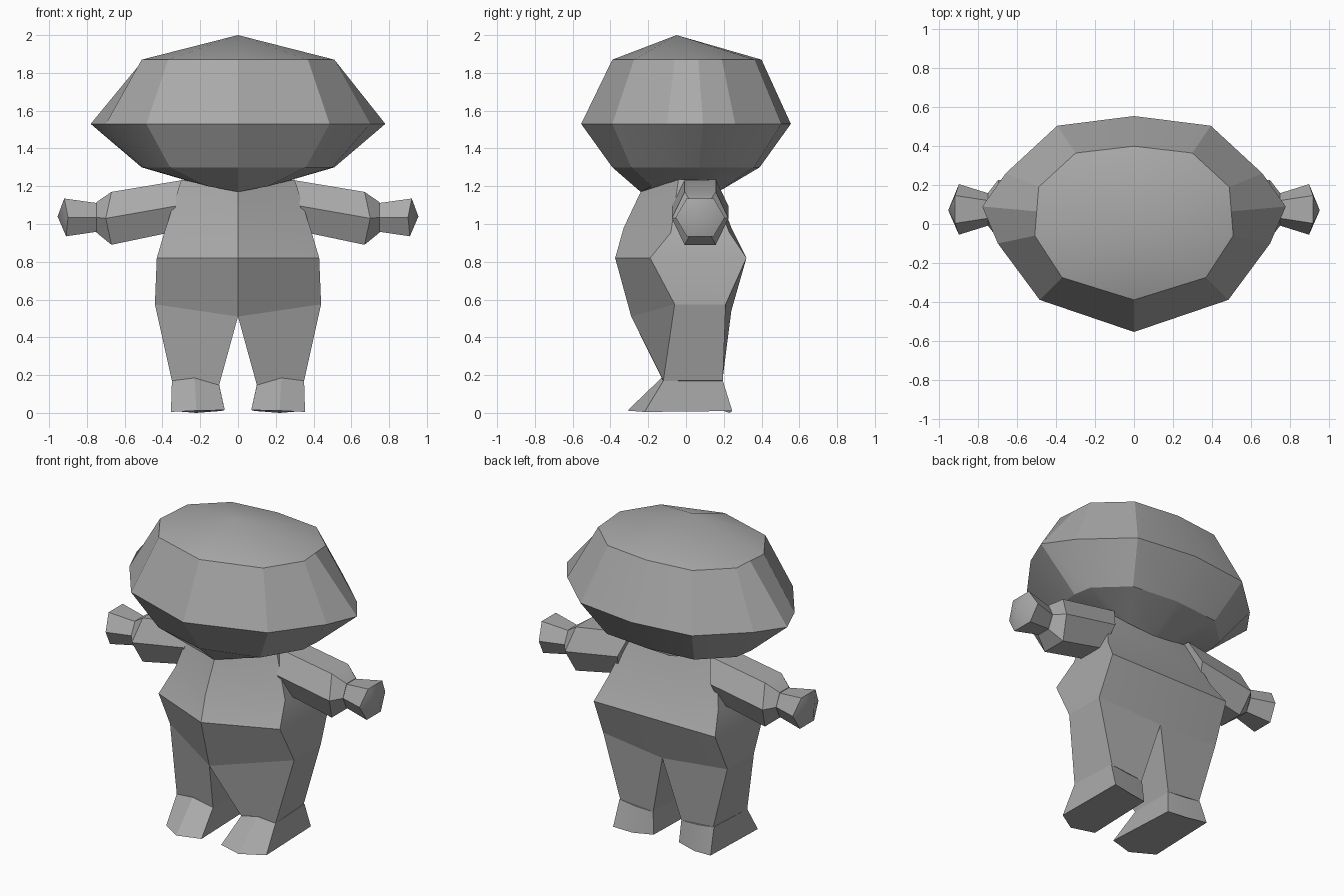
import bpy, bmesh, math

cube = bpy.data.objects.get("Cube")
if cube:
    bpy.data.objects.remove(cube, do_unlink=True)

grey = bpy.data.materials.new("plain grey")
grey.use_nodes = True
grey.diffuse_color = (0.4, 0.4, 0.4, 1)
bsdf = next(n for n in grey.node_tree.nodes if n.type == 'BSDF_PRINCIPLED')
bsdf.inputs["Base Color"].default_value = (0.4, 0.4, 0.4, 1)


def finish(name, bm, angle=30):
    bmesh.ops.recalc_face_normals(bm, faces=bm.faces)
    mesh = bpy.data.meshes.new(name)
    bm.to_mesh(mesh)
    bm.free()
    mesh.materials.append(grey)
    obj = bpy.data.objects.new(name, mesh)
    bpy.context.collection.objects.link(obj)
    bpy.ops.object.select_all(action='DESELECT')
    obj.select_set(True)
    bpy.context.view_layer.objects.active = obj
    bpy.ops.object.shade_smooth_by_angle(angle=math.radians(angle))


def loft(name, rings, start=None, end=None, side=1, angle=30):
    """Bridge equal rings; close each end with a pole point or a flat cap."""
    bm = bmesh.new()
    loops = [[bm.verts.new((x * side, y, z)) for x, y, z in r] for r in rings]
    n = len(loops[0])
    for a, b in zip(loops, loops[1:]):
        for i in range(n):
            j = (i + 1) % n
            bm.faces.new((a[i], a[j], b[j], b[i]))
    for loop, pole in ((loops[0], start), (loops[-1], end)):
        if pole:
            p = bm.verts.new((pole[0] * side, pole[1], pole[2]))
            for i in range(n):
                bm.faces.new((loop[i], loop[(i + 1) % n], p))
        else:
            bm.faces.new(loop)
    finish(name, bm, angle)


def mirrored(half):
    """Full ring from a half that runs from front centre to back centre."""
    return half + [(-x, y, z) for x, y, z in half[-2:0:-1]]


# Head: faceted cap with a wide brim-like equator, narrowing to the neck
def head_ring(points, z):
    return mirrored([(x, y, z) for x, y in points])


crown = [(0, -.39), (.37, -.275), (.51, -.06), (.50, .065), (.49, .19), (.30, .365), (0, .40)]
equator = [(0, -.555), (.485, -.39), (.70, -.10), (.78, .09), (.66, .26), (.395, .505), (0, .555)]
jaw = [(0, -.39), (.36, -.29), (.50, -.06), (.51, .07), (.49, .19), (.31, .36), (0, .39)]
neck = mirrored([(0, -.24, 1.17), (.16, -.18, 1.20), (.27, -.07, 1.23), (.30, .04, 1.24),
                 (.27, .10, 1.23), (.16, .15, 1.20), (0, .17, 1.17)])
loft("head", [head_ring(crown, 1.87), head_ring(equator, 1.53), head_ring(jaw, 1.30), neck],
     start=(0, -.05, 2.0), end=(0, 0, 1.19), angle=20)

# Torso: six-sided, bulging at the belly and the seat
hips = [(0, -.29, .51), (.44, -.06, .575), (.44, .21, .575), (0, .24, .54)]
torso = [
    [(0, -.24, 1.17), (.30, -.04, 1.235), (.30, .12, 1.235), (0, .17, 1.17)],
    [(0, -.33, .98), (.39, -.08, .955), (.39, .23, .955), (0, .24, .98)],
    [(0, -.375, .82), (.43, -.19, .82), (.43, .32, .82), (0, .32, .82)],
    hips]
loft("torso", [mirrored(r) for r in torso], start=(0, 0, 1.2), end=(0, -.02, .54), angle=35)

for side, label in ((1, "left"), (-1, "right")):
    # Leg: tapers from half of the hip ring to the ankle
    ankle = [(.10, -.11, .147), (.35, -.12, .17), (.33, .195, .17), (.10, .19, .15)]
    loft(label + "_leg", [hips, ankle], side=side)

    # Foot: pointed wedge spreading forward from the ankle
    top = [(.10, -.11, .147), (.23, -.13, .185), (.35, -.12, .17),
           (.335, .195, .17), (.22, .195, .155), (.10, .19, .15)]
    sole = [(.07, -.27, .015), (.22, -.31, .012), (.355, -.22, .005),
            (.345, .245, .01), (.22, .23, 0), (.09, .20, .01)]
    loft(label + "_foot", [top, sole], side=side, angle=15)

    # Arm and hand: six-sided sleeve, narrow wrist, flared rounded hand
    def hexagon(x_top, x_mid, x_low, ry, rz, cy=.075, cz=1.035):
        h = ry * .55
        return [(x_mid, cy - ry, cz), (x_top, cy - h, cz + rz), (x_top, cy + h, cz + rz),
                (x_mid, cy + ry, cz), (x_low, cy + h, cz - rz), (x_low, cy - h, cz - rz)]

    loft(label + "_arm", [hexagon(.28, .33, .36, .15, .14, cz=1.095),
                          hexagon(.67, .70, .67, .15, .14, cz=1.03),
                          hexagon(.75, .75, .75, .085, .08)],
         side=side, angle=35)
    loft(label + "_hand", [hexagon(.74, .74, .74, .08, .075),
                           hexagon(.92, .90, .91, .13, .10)],
         end=(.955, .07, 1.04), side=side, angle=40)
